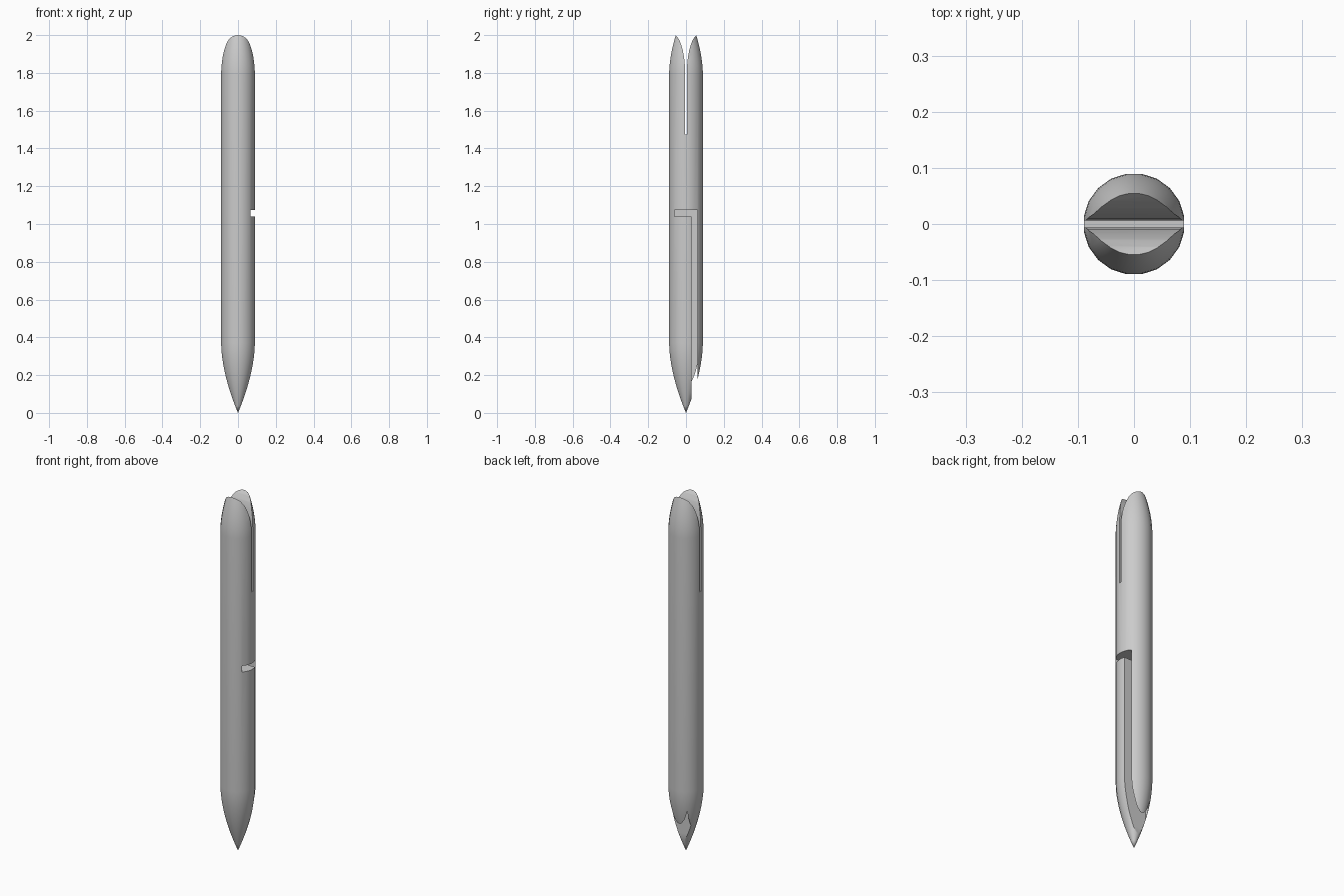
import bpy, bmesh, math
from mathutils import Matrix

cube = bpy.data.objects.get("Cube")
if cube:
    bpy.data.objects.remove(cube)

grey = bpy.data.materials.new("plain grey")
grey.use_nodes = True
grey.diffuse_color = (0.6, 0.6, 0.6, 1)
grey.node_tree.nodes["Principled BSDF"].inputs["Base Color"].default_value = (0.6, 0.6, 0.6, 1)

SIDES = 20
RADIUS = 0.0905


def add_object(name, bm):
    bmesh.ops.recalc_face_normals(bm, faces=bm.faces)
    mesh = bpy.data.meshes.new(name)
    bm.to_mesh(mesh)
    bm.free()
    mesh.materials.append(grey)
    ob = bpy.data.objects.new(name, mesh)
    bpy.context.collection.objects.link(ob)
    return ob


def lathe(name, profile):
    """Closed body of revolution, starting at a point and ending in a flat cap."""
    bm = bmesh.new()
    tip = bm.verts.new((0, 0, 0))
    rings = []
    for r, z in profile:
        angles = [(i + 0.5) * math.tau / SIDES for i in range(SIDES)]
        rings.append([bm.verts.new((r * math.cos(a), r * math.sin(a), z)) for a in angles])
    for i in range(SIDES):
        j = (i + 1) % SIDES
        bm.faces.new((tip, rings[0][j], rings[0][i]))
        for low, high in zip(rings, rings[1:]):
            bm.faces.new((low[i], low[j], high[j], high[i]))
    bm.faces.new(rings[-1])
    return add_object(name, bm)


def prism(name, outline, x0, x1):
    """Outline in the side plane, extruded across the width."""
    bm = bmesh.new()
    face = bm.faces.new([bm.verts.new((x0, y, z)) for y, z in outline])
    out = bmesh.ops.extrude_face_region(bm, geom=[face])
    moved = [v for v in out["geom"] if isinstance(v, bmesh.types.BMVert)]
    bmesh.ops.translate(bm, verts=moved, vec=(x1 - x0, 0, 0))
    return add_object(name, bm)


# Pointed lower nose, straight barrel and tapering top
STEPS = 10
nose = [(RADIUS * (1 - (1 - t) ** 1.75), 0.37 * t)
        for t in [i / STEPS for i in range(1, STEPS + 1)]]
top = [(RADIUS - 0.0355 * t ** 1.8, 1.79 + 0.21 * t)
       for t in [i / STEPS for i in range(STEPS + 1)]]
body = lathe("slotted_barrel", nose + top)

# Splayed gap that divides the top into two jaws
half = [(0.006, 1.475), (0.006, 1.84), (0.010, 1.88), (0.017, 1.92),
        (0.027, 1.955), (0.040, 1.982), (0.055, 2.0), (0.055, 2.1)]
gap = half + [(-y, z) for y, z in reversed(half)]
cutters = [prism("top_gap_cutter", gap, -0.2, 0.2)]

# Deep hooked slot running up one side from the nose
hook = [(0.028, -0.1), (0.06, -0.1), (0.06, 1.075),
        (-0.06, 1.075), (-0.06, 1.04), (0.028, 1.04)]
cutters.append(prism("hook_slot_cutter", hook, -0.05, 0.2))

bpy.context.view_layer.objects.active = body
body.select_set(True)
for cutter in cutters:
    mod = body.modifiers.new(cutter.name, 'BOOLEAN')
    mod.operation = 'DIFFERENCE'
    mod.solver = 'EXACT'
    mod.object = cutter
    bpy.ops.object.modifier_apply(modifier=mod.name)
    bpy.data.objects.remove(cutter)

bpy.ops.object.shade_smooth_by_angle(angle=math.radians(30))
